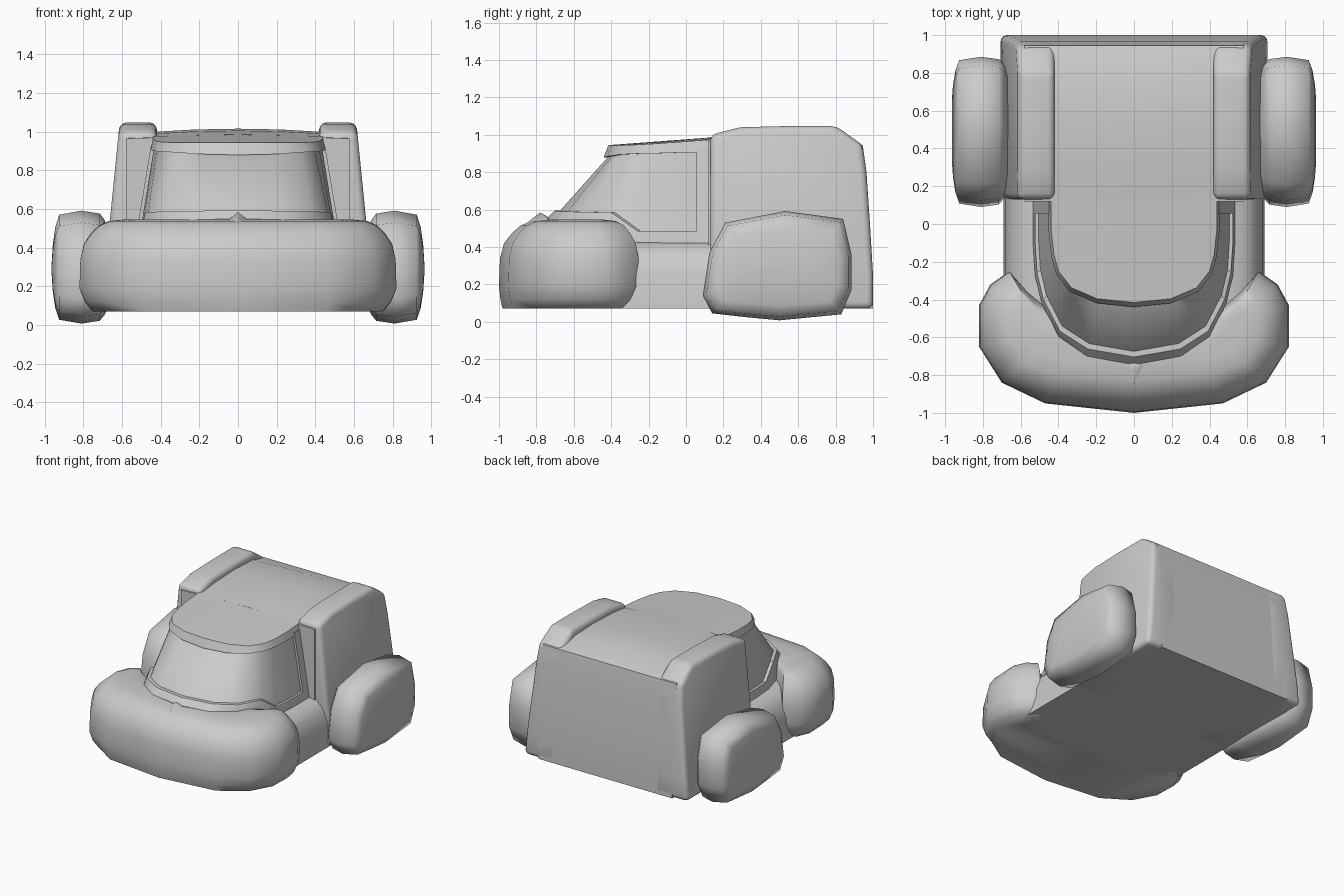
import bpy, bmesh, math
from mathutils import Vector

if "Cube" in bpy.data.objects:
    bpy.data.objects.remove(bpy.data.objects["Cube"])

grey = bpy.data.materials.new("body_grey")
grey.diffuse_color = (0.6, 0.6, 0.6, 1)
grey.use_nodes = True
grey.node_tree.nodes["Principled BSDF"].inputs["Base Color"].default_value = grey.diffuse_color


def finish(name, bm, angle=40, bevel=0):
    bmesh.ops.remove_doubles(bm, verts=bm.verts, dist=0.0005)
    bmesh.ops.recalc_face_normals(bm, faces=bm.faces)
    me = bpy.data.meshes.new(name)
    bm.to_mesh(me)
    bm.free()
    ob = bpy.data.objects.new(name, me)
    bpy.context.collection.objects.link(ob)
    me.materials.append(grey)
    bpy.ops.object.select_all(action='DESELECT')
    ob.select_set(True)
    bpy.context.view_layer.objects.active = ob
    if bevel:
        mod = ob.modifiers.new("rounding", 'BEVEL')
        mod.width, mod.segments = bevel, 3
        mod.limit_method, mod.angle_limit = 'ANGLE', math.radians(35)
        bpy.ops.object.modifier_apply(modifier=mod.name)
    bpy.ops.object.shade_smooth_by_angle(angle=math.radians(angle))
    return ob


def loft(name, rings, caps=True, angle=40, bevel=0):
    """Skin closed rings of equal length."""
    bm = bmesh.new()
    rows = [[bm.verts.new(p) for p in r] for r in rings]
    n = len(rows[0])
    for a, b in zip(rows, rows[1:]):
        for i in range(n):
            j = (i + 1) % n
            bm.faces.new((a[i], a[j], b[j], b[i]))
    if caps:
        bm.faces.new(rows[0])
        bm.faces.new(rows[-1])
    return finish(name, bm, angle, bevel)


def mirror_ring(half):
    """Complete a half ring whose last point lies on x = 0."""
    return half + [(-x, y, z) for x, y, z in reversed(half[:-1])]


def lerp(a, b, t):
    return tuple(Vector(a).lerp(Vector(b), t))


# Wraparound front fender: outline shrinks onto a ridge as it rises
edge = [(.45, -.45), (.57, -.35), (.66, -.25), (.76, -.32), (.82, -.43),
        (.82, -.65), (.70, -.84), (.47, -.95), (0, -1)]
ridge = [(.42, -.52), (.50, -.48), (.55, -.44), (.58, -.46), (.59, -.52),
         (.57, -.60), (.52, -.68), (.36, -.72), (0, -.73)]
under = [0, .1, .25, .28, .3, .3, .25, .1, .07]
levels = [(.07, None), (.12, .4), (.19, 0), (.34, .02), (.42, .1),
          (.475, .26), (.515, .43), (.538, .65), (.546, 1)]
rings = []
for z, t in levels:
    half = []
    for e, r, u in zip(edge, ridge, under):
        s = u if t is None else (u * t if z < .15 else t)
        half.append(lerp((*e, z), (*r, z), s))
    rings.append(mirror_ring(half))
loft("front_fender", rings, angle=60)

# Small crest in the middle of the nose
bm = bmesh.new()
crest = [bm.verts.new(p) for p in
         [(-.06, -.74, .535), (.06, -.74, .535), (0, -.95, .45), (0, -.78, .585), (0, -.72, .55)]]
for f in [(0, 2, 3), (2, 1, 3), (1, 4, 3), (4, 0, 3), (0, 4, 1, 2)]:
    bm.faces.new([crest[i] for i in f])
finish("nose_crest", bm, 70)

# Lower hull between fender and rear body
section = [(.69, .07), (.68, .25), (.65, .35), (.59, .41), (.50, .43)]
section += [(-x, z) for x, z in reversed(section)]
loft("lower_hull", [[(x, y, z) for x, z in section] for y in (-.5, .2)], angle=50)

# Cabin: belt trim, recessed wraparound glass and domed roof
belt = [(.535, .16, .42), (.535, -.1, .42), (.525, -.27, .42), (.49, -.42, .535),
        (.40, -.60, .54), (.25, -.70, .545), (0, -.745, .55)]
eave = [(.45, .16, .92), (.45, -.03, .92), (.435, -.17, .915), (.41, -.26, .91),
        (.34, -.35, .905), (.20, -.41, .895), (0, -.43, .89)]


def cabin(t, s=1.0):
    half = [lerp(b, e, t) for b, e in zip(belt, eave)]
    return mirror_ring([(x * s, .16 + (y - .16) * s, z) for x, y, z in half])


def roof(s):
    return [(x, y, .945 + .075 * (y + .41) - .06 * x * x)
            for x, y, z in cabin(1, s)]


base = [(x, y, .3) for x, y, z in cabin(0)]
loft("belt_trim", [base, cabin(0), cabin(.13), cabin(.13, .965)], angle=30)
loft("window_glass", [cabin(.10, .965), cabin(1, .965)], angle=50)
loft("cabin_roof", [cabin(.97, .95), cabin(.97), roof(.975), roof(.7), roof(.35), roof(.03)], angle=30)

# Door pillars behind the side windows
for s, side in ((1, "right"), (-1, "left")):
    loft(side + "_pillar",
         [[(s * (x - d), y, z) for d, y in ((0, .055), (0, .17), (.06, .17), (.06, .055))]
          for x, z in ((.535, .42), (.45, .93))])

# Rear body centre with gently crowned roof
profile = [(.12, .07), (.12, .97), (.30, .99), (.55, 1.0), (.78, .99), (.945, .945),
           (.965, .80), (.985, .50), (1.0, .25), (1.0, .07)]
rings = []
for x, lift in ((-.58, -.005), (-.43, 0), (-.22, .012), (0, .016), (.22, .012), (.43, 0), (.58, -.005)):
    rings.append([(x, y, z + (lift if .9 < z and y < .9 else 0)) for y, z in profile])
loft("rear_body", rings, angle=35)

# Raised rear side pods, leaning inward towards the top
pod = [(.13, .07), (.13, 1.0), (.29, 1.04), (.55, 1.047), (.80, 1.048), (.945, .945),
       (.965, .80), (.985, .50), (1.0, .25), (1.0, .07)]
for s, side in ((1, "right"), (-1, "left")):
    loft(side + "_rear_pod",
         [[(s * .42, y, z) for y, z in pod],
          [(s * (.71 - .10 * (z - .07)), y, z) for y, z in pod]], angle=40, bevel=.035)

# Bulging rear wheel covers
wheel = [(.09, .14), (.14, .045), (.32, .025), (.50, .008), (.83, .04), (.885, .17),
         (.885, .36), (.84, .55), (.53, .592), (.21, .53), (.125, .37)]
cy, cz = .50, .29
stations = [(.655, .6), (.69, .84), (.715, .95), (.81, 1), (.925, .93), (.945, .72), (.958, .42), (.964, .1)]
for s, side in ((1, "right"), (-1, "left")):
    loft(side + "_rear_wheel",
         [[(s * x, cy + (y - cy) * (k + (1 - k) * .35), cz + (z - cz) * k) for y, z in wheel]
          for x, k in stations], angle=70)
